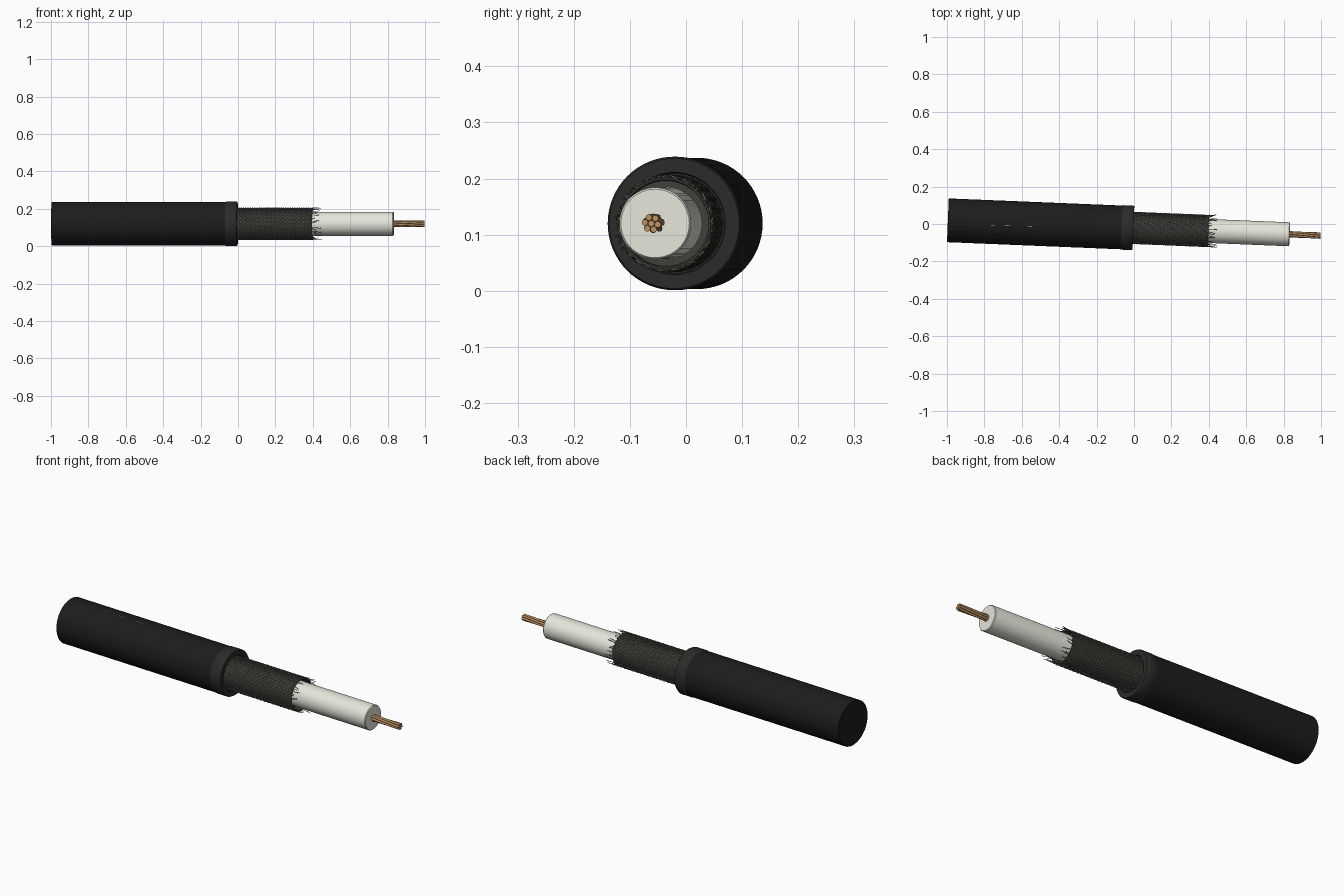
import bpy, bmesh, math, random
from mathutils import Matrix

if "Cube" in bpy.data.objects:
    bpy.data.objects.remove(bpy.data.objects["Cube"])

random.seed(4)
# The cable runs along x, turned slightly about z
PLACE = Matrix.Translation((0, -0.021, 0.12)) @ Matrix.Rotation(-math.atan(0.041), 4, 'Z')


def material(name, rgb):
    m = bpy.data.materials.new(name)
    m.diffuse_color = (*rgb, 1)
    m.use_nodes = True
    m.node_tree.nodes["Principled BSDF"].inputs["Base Color"].default_value = m.diffuse_color
    return m


BLACK = material("black_rubber", (0.012, 0.012, 0.012))
CUT = material("cut_rubber", (0.025, 0.024, 0.022))
BRAID = material("braid_metal", (0.13, 0.13, 0.11))
DARK = material("braid_shadow", (0.05, 0.05, 0.045))
WHITE = material("white_plastic", (0.80, 0.79, 0.71))
COPPER = material("copper", (0.50, 0.29, 0.13))
MARK = material("mark_paint", (0.6, 0.6, 0.58))


def finish(ob, mat):
    ob.data.materials.append(mat)
    ob.matrix_world = PLACE
    return ob


def lathe(name, profile, mat, n=64):
    """Revolve (x, radius) points about the x axis."""
    bm = bmesh.new()
    vs = [bm.verts.new((x, 0, r)) for x, r in profile]
    es = [bm.edges.new(p) for p in zip(vs, vs[1:])]
    bmesh.ops.spin(bm, geom=vs + es, cent=(0, 0, 0), axis=(1, 0, 0),
                   angle=math.tau, steps=n, use_duplicate=False)
    bmesh.ops.remove_doubles(bm, verts=bm.verts, dist=1e-5)
    bmesh.ops.recalc_face_normals(bm, faces=bm.faces)
    me = bpy.data.meshes.new(name)
    bm.to_mesh(me)
    bm.free()
    ob = bpy.data.objects.new(name, me)
    bpy.context.collection.objects.link(ob)
    bpy.ops.object.select_all(action='DESELECT')
    ob.select_set(True)
    bpy.context.view_layer.objects.active = ob
    bpy.ops.object.shade_smooth_by_angle(angle=math.radians(35))
    return finish(ob, mat)


def wires(name, paths, radius, mat, res=1):
    """Round wires through (x, angle, radius) points."""
    cu = bpy.data.curves.new(name, 'CURVE')
    cu.dimensions = '3D'
    cu.bevel_depth = radius
    cu.bevel_resolution = res
    cu.use_fill_caps = True
    for path in paths:
        sp = cu.splines.new('POLY')
        sp.points.add(len(path) - 1)
        for p, (x, a, r) in zip(sp.points, path):
            p.co = (x, r * math.cos(a), r * math.sin(a), 1)
        sp.use_smooth = True
    ob = bpy.data.objects.new(name, cu)
    bpy.context.collection.objects.link(ob)
    return finish(ob, mat)


# Outer jacket and its cut collar
lathe("outer_jacket", [(-0.996, 0), (-0.996, 0.114), (-0.993, 0.117),
                       (-0.06, 0.117), (-0.06, 0.085)], BLACK)
lathe("jacket_collar", [(-0.066, 0.085), (-0.066, 0.117), (-0.063, 0.119), (-0.008, 0.119),
                        (-0.003, 0.116), (-0.003, 0.091), (-0.03, 0.089), (-0.03, 0.08)], CUT)

# Dark liner under the braid
lathe("braid_liner", [(-0.05, 0.0815), (0.398, 0.0815), (0.398, 0.078), (0.36, 0.076),
                      (0.36, 0.06)], DARK)

# Woven shield: two crossing families of helices going over and under
N, TURNS, STEPS = 24, 0.75, 72
paths = []
for s in (1, -1):
    for k in range(N):
        path = []
        for i in range(STEPS + 1):
            t = i / STEPS
            w = t * TURNS * math.tau
            path.append((-0.03 + 0.43 * t, math.tau * k / N + s * w,
                         0.0838 + s * 0.0014 * math.cos(N * w)))
        paths.append(path)
wires("braided_shield", paths, 0.002, BRAID)

# Frayed wire ends
frays = []
for k in range(36):
    a = math.tau * k / 36 + random.uniform(-0.06, 0.06)
    length = random.uniform(0.012, 0.05)
    da, dr = random.uniform(-0.12, 0.12), random.uniform(-0.003, 0.007)
    frays.append([(0.385, a, 0.084), (0.40 + length * 0.5, a + da * 0.5, 0.084 + dr * 0.3),
                  (0.40 + length, a + da, 0.084 + dr)])
wires("frayed_wires", frays, 0.0013, BRAID)

# Inner insulation
lathe("inner_insulation", [(0.0, 0), (0.0, 0.064), (0.829, 0.064), (0.833, 0.061),
                           (0.833, 0)], WHITE)

# Stranded copper core: one centre strand and six twisted around it
core = [[(0.80, 0, 0), (0.999, 0, 0)]]
for k in range(6):
    core.append([(0.80 + 0.198 * i / 20, k * math.pi / 3 + 0.9 * i / 20, 0.0115)
                 for i in range(21)])
wires("copper_strands", core, 0.0058, COPPER, res=2)

# Painted dashes along the top of the jacket
marks = [[(x, math.pi / 2 + 0.14, -0.1172 * -1), (x + 0.045, math.pi / 2 + 0.14, 0.1172)]
         for x in (-0.79, -0.69, -0.59)]
for m in marks:
    for i, (x, a, r) in enumerate(m):
        m[i] = (x, math.pi - a, r)
wires("jacket_marks", [[(x, a - math.pi, r) if a < 0 else (-0 + x, -a + 0 if a < 0 else math.pi - a, r)
                        for x, a, r in m] for m in marks], 0.0012, MARK)
